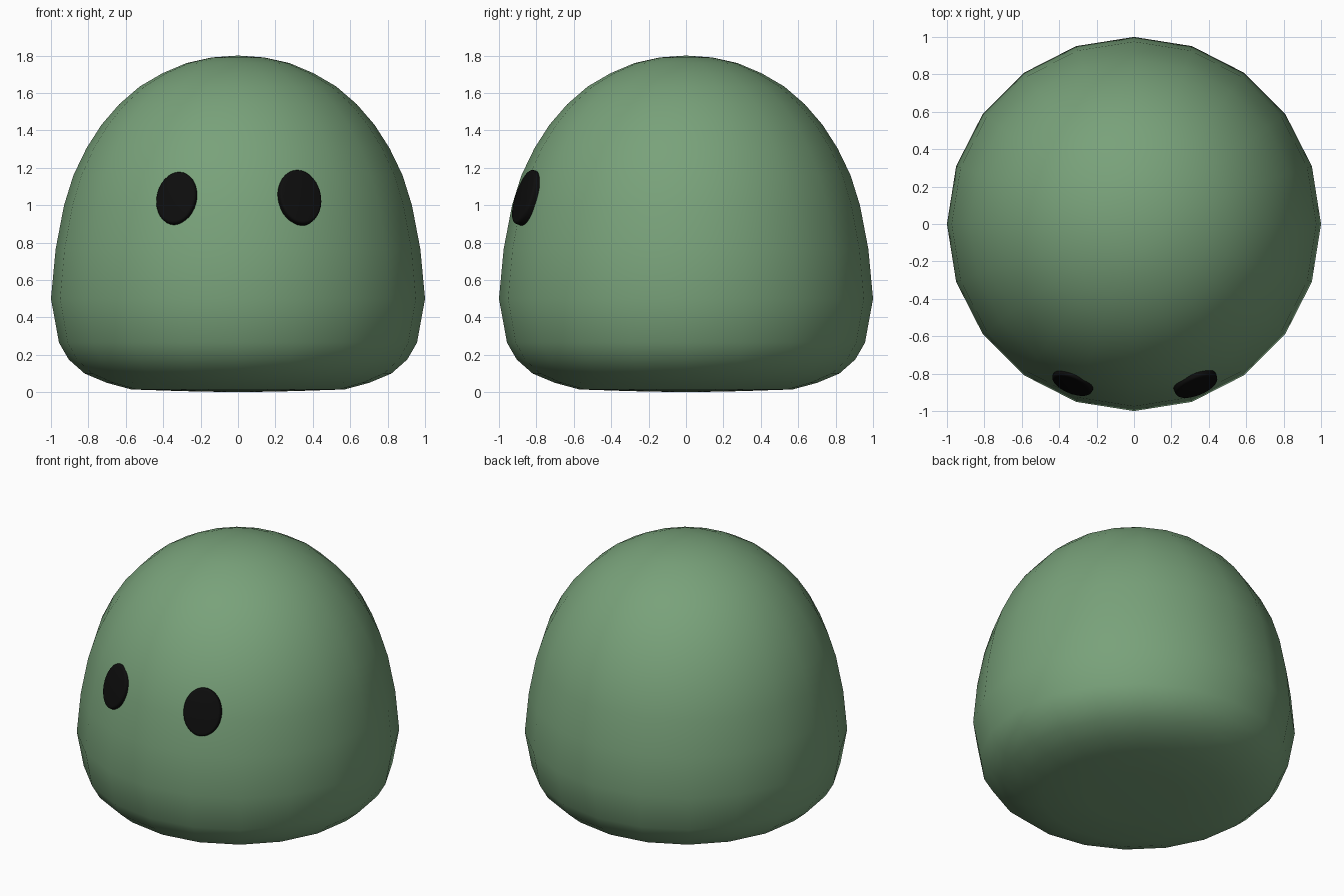
import bpy, bmesh
from math import radians, sin, cos, pi
from mathutils import Matrix, Vector

if "Cube" in bpy.data.objects:
    bpy.data.objects.remove(bpy.data.objects["Cube"], do_unlink=True)


def material(name, rgb, rough):
    m = bpy.data.materials.new(name)
    m.use_nodes = True
    m.diffuse_color = (*rgb, 1)
    node = m.node_tree.nodes["Principled BSDF"]
    node.inputs["Base Color"].default_value = (*rgb, 1)
    node.inputs["Roughness"].default_value = rough
    return m


def finish(bm, name, mat):
    bmesh.ops.recalc_face_normals(bm, faces=bm.faces)
    for f in bm.faces:
        f.smooth = True
    me = bpy.data.meshes.new(name)
    bm.to_mesh(me)
    bm.free()
    me.materials.append(mat)
    ob = bpy.data.objects.new(name, me)
    bpy.context.collection.objects.link(ob)
    return ob


green = material("soft green", (0.19, 0.36, 0.195), 0.6)
black = material("eye black", (0.004, 0.004, 0.004), 0.5)

# Body: a rounded dome turned around z in twenty sides
SIDES = 20
profile = [(0, 0), (0.3, 0.006), (0.57, 0.015), (0.70, 0.05), (0.82, 0.1),
           (0.905, 0.175), (0.957, 0.265), (1, 0.5), (0.975, 0.765),
           (0.93, 1.0), (0.88, 1.16), (0.81, 1.305), (0.73, 1.43),
           (0.635, 1.54), (0.525, 1.635), (0.405, 1.705), (0.275, 1.76),
           (0.14, 1.79), (0, 1.8)]
bm = bmesh.new()
line = [bm.verts.new((r, 0, z)) for r, z in profile]
edges = [bm.edges.new(pair) for pair in zip(line, line[1:])]
bmesh.ops.spin(bm, geom=line + edges, cent=(0, 0, 0), axis=(0, 0, 1),
               angle=2 * pi, steps=SIDES, use_merge=True)
bmesh.ops.remove_doubles(bm, verts=bm.verts, dist=0.0005)
finish(bm, "body", green)


# Eyes: oval discs with softened rims, lying along the body surface
def eye(name, side, centre, half_width, half_height):
    bm = bmesh.new()
    bmesh.ops.create_cone(bm, cap_ends=True, segments=32, radius1=1,
                          radius2=1, depth=0.07)
    bmesh.ops.scale(bm, vec=(half_width, half_height, 1), verts=bm.verts)
    rims = [e for e in bm.edges
            if abs(e.verts[0].co.z - e.verts[1].co.z) < 0.001]
    bmesh.ops.bevel(bm, geom=rims, offset=0.015, segments=3,
                    profile=0.5, affect='EDGES')
    turn = (Matrix.Rotation(side * radians(22), 4, 'Z')
            @ Matrix.Rotation(radians(90 - 18), 4, 'X'))
    bmesh.ops.transform(bm, matrix=Matrix.Translation(centre) @ turn,
                        verts=bm.verts)
    ob = finish(bm, name, black)
    bpy.ops.object.select_all(action='DESELECT')
    ob.select_set(True)
    bpy.context.view_layer.objects.active = ob
    bpy.ops.object.shade_smooth_by_angle(angle=radians(35))


eye("left_eye", 1, (0.325, -0.842, 1.037), 0.12, 0.152)
eye("right_eye", -1, (-0.322, -0.834, 1.032), 0.114, 0.146)
